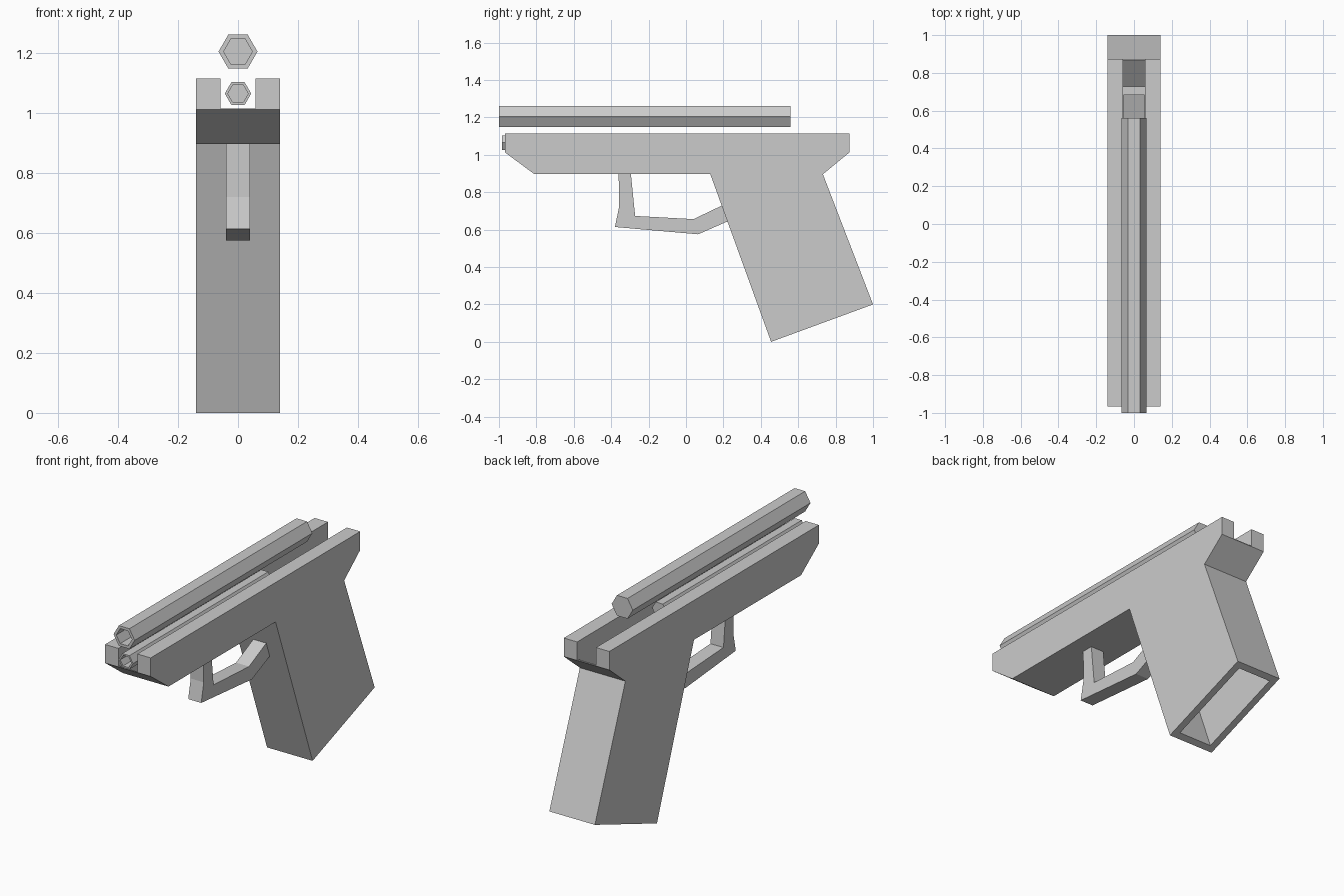
import bpy, bmesh, math

if "Cube" in bpy.data.objects:
    bpy.data.objects.remove(bpy.data.objects["Cube"])


def prism(name, profile, half_width):
    """Extrude a (y, z) side profile symmetrically along x."""
    bm = bmesh.new()
    face = bm.faces.new([bm.verts.new((-half_width, y, z)) for y, z in profile])
    out = bmesh.ops.extrude_face_region(bm, geom=[face])
    moved = [v for v in out["geom"] if isinstance(v, bmesh.types.BMVert)]
    bmesh.ops.translate(bm, verts=moved, vec=(2 * half_width, 0, 0))
    bmesh.ops.recalc_face_normals(bm, faces=bm.faces)
    return to_object(name, bm)


def to_object(name, bm):
    mesh = bpy.data.meshes.new(name)
    bm.to_mesh(mesh)
    bm.free()
    obj = bpy.data.objects.new(name, mesh)
    bpy.context.collection.objects.link(obj)
    return obj


def cut(target, cutter):
    mod = target.modifiers.new("cut", 'BOOLEAN')
    mod.operation = 'DIFFERENCE'
    mod.solver = 'EXACT'
    mod.object = cutter
    bpy.context.view_layer.objects.active = target
    bpy.ops.object.modifier_apply(modifier=mod.name)
    bpy.data.objects.remove(cutter)


def hex_tube(name, z, outer, inner, front, back, depth):
    """Six-sided rod along y with a blind hole in its front end."""
    bm = bmesh.new()
    rings = []
    for r, y in ((outer, back), (outer, front), (inner, front), (inner, front + depth)):
        rings.append([bm.verts.new((r * math.cos(i * math.pi / 3), y,
                                    z + r * math.sin(i * math.pi / 3))) for i in range(6)])
    for a, b in zip(rings, rings[1:]):
        for i in range(6):
            j = (i + 1) % 6
            bm.faces.new((a[i], a[j], b[j], b[i]))
    bm.faces.new(rings[0])
    bm.faces.new(rings[-1])
    bmesh.ops.recalc_face_normals(bm, faces=bm.faces)
    return to_object(name, bm)


# frame and grip in one side profile
frame = prism("frame", [(-0.967, 1.115), (0.873, 1.115), (0.873, 1.012), (0.732, 0.896),
                        (1.0, 0.2), (0.455, 0.0), (0.13, 0.896), (-0.81, 0.896),
                        (-0.967, 1.012)], 0.14)

# open channel along the top, following the sloped ends
cut(frame, prism("channel_cutter", [(-1.1, 1.3), (-1.1, 1.016), (-0.963, 1.016), (-0.807, 0.904),
                                    (0.728, 0.904), (0.865, 1.016), (1.1, 1.016),
                                    (1.1, 1.3)], 0.058))

# tilted pit in the channel floor above the grip
cut(frame, prism("pit_cutter", [(0.172, 0.93), (0.68, 0.93), (0.685, 0.88), (0.235, 0.72)], 0.056))

# hollow grip, open at the bottom
cut(frame, prism("well_cutter", [(0.525, -0.08), (1.003, 0.09), (0.965, 0.188),
                                 (0.705, 0.86), (0.243, 0.693), (0.49, 0.015)], 0.102))

# guard in front of the grip
prism("trigger_guard", [(-0.36, 0.9), (-0.295, 0.9), (-0.272, 0.673), (0.04, 0.656),
                        (0.195, 0.73), (0.225, 0.645), (0.065, 0.575), (-0.38, 0.614),
                        (-0.358, 0.72)], 0.04)

# upper barrel and the smaller guide rod in the channel
hex_tube("barrel", 1.205, 0.065, 0.048, -1.0, 0.56, 0.25)
hex_tube("guide_rod", 1.065, 0.044, 0.034, -0.985, 0.235, 0.2)
